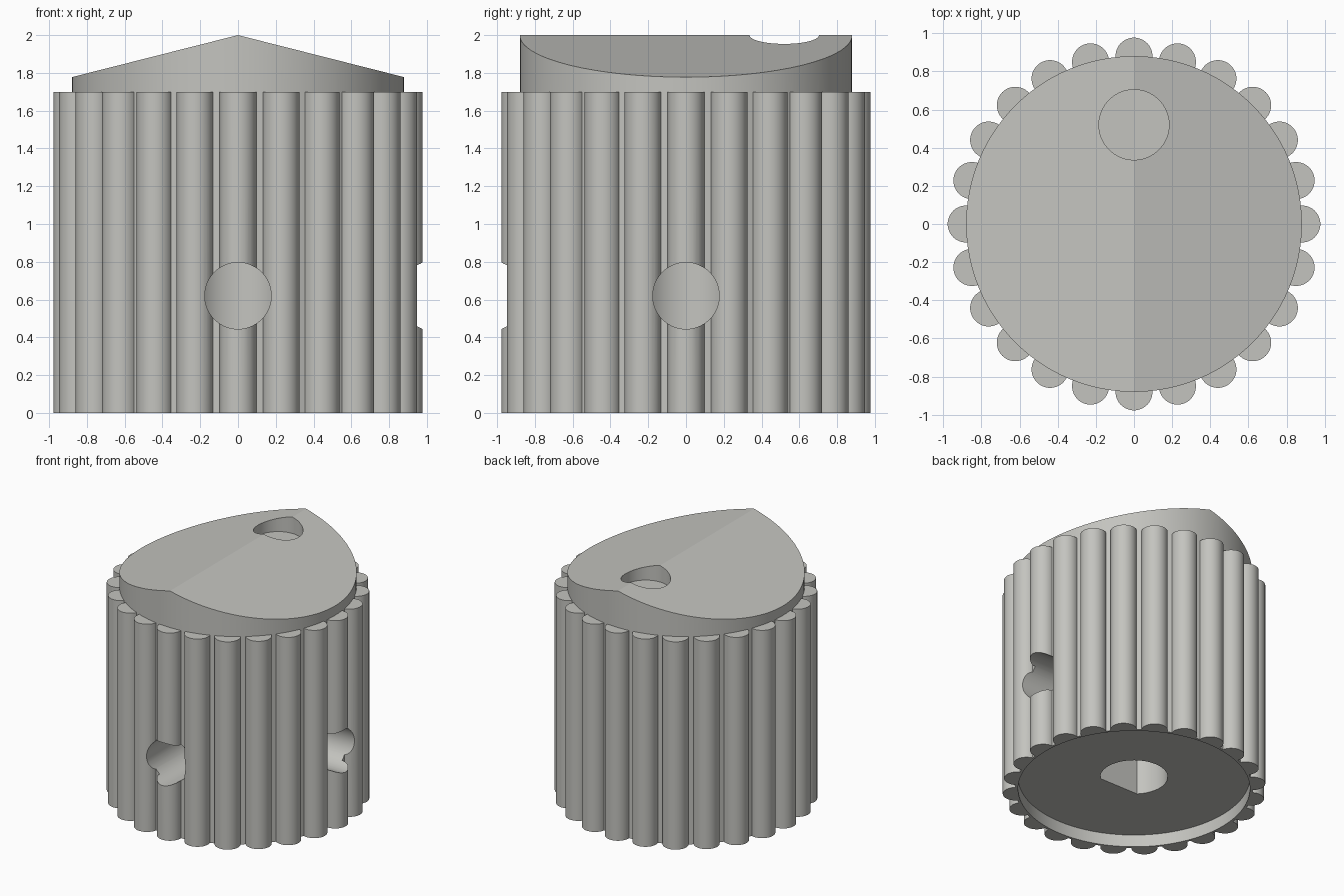
import bpy, bmesh
from math import sin, cos, asin, pi, radians

if "Cube" in bpy.data.objects:
    bpy.data.objects.remove(bpy.data.objects["Cube"])

CORE, RIB, COUNT = 0.88, 0.097, 24      # core radius, rib radius, rib count
RIB_TOP, PEAK, SLOPE = 1.70, 2.0, 0.253

grey = bpy.data.materials.new("light_grey")
grey.diffuse_color = (0.55, 0.55, 0.52, 1)
grey.use_nodes = True
grey.node_tree.nodes["Principled BSDF"].inputs["Base Color"].default_value = grey.diffuse_color


def make(name, bm):
    bmesh.ops.recalc_face_normals(bm, faces=bm.faces)
    me = bpy.data.meshes.new(name)
    bm.to_mesh(me)
    bm.free()
    me.materials.append(grey)
    ob = bpy.data.objects.new(name, me)
    bpy.context.collection.objects.link(ob)
    return ob


def prism(name, pts, z0, top):
    """Closed outline extruded from z0 up to top(x, y), split along x = 0 if it slopes."""
    bm = bmesh.new()
    low = [bm.verts.new((x, y, z0)) for x, y in pts]
    high = [bm.verts.new((x, y, top(x, y))) for x, y in pts]
    n = len(pts)
    for i in range(n):
        j = (i + 1) % n
        bm.faces.new((low[i], low[j], high[j], high[i]))
    bm.faces.new(low[::-1])
    if name == "ridged_cap":
        bm.faces.new(high[:n // 2 + 1])
        bm.faces.new(high[n // 2:] + high[:1])
    else:
        bm.faces.new(high)
    return make(name, bm)


def circle(r, n=64, cx=0.0, cy=0.0, start=0.0, sweep=2 * pi):
    closed = sweep == 2 * pi
    steps = n if closed else n - 1
    return [(cx + r * cos(start + sweep * i / steps),
             cy + r * sin(start + sweep * i / steps)) for i in range(n)]


def combine(ob, tool, mode):
    mod = ob.modifiers.new(mode.lower(), 'BOOLEAN')
    mod.object, mod.operation, mod.solver = tool, mode, 'EXACT'
    bpy.context.view_layer.objects.active = ob
    bpy.ops.object.modifier_apply(modifier=mod.name)
    bpy.data.objects.remove(tool)


# ribbed grip: one outline made of rib arcs sitting on the core circle
half = pi / 2 + asin(RIB / (2 * CORE))
outline = []
for k in range(COUNT):
    a = 2 * pi * k / COUNT
    outline += circle(RIB, 25, CORE * cos(a), CORE * sin(a), a - half, 2 * half)
knob = prism("ribbed_knob", outline, 0, lambda x, y: RIB_TOP)

# cap with a straight ridge from front to back
cap = prism("ridged_cap", circle(CORE, 128, start=pi / 2), 1.5,
            lambda x, y: PEAK - SLOPE * abs(x))
combine(knob, cap, 'UNION')

# round dimple marking the back of the ridge
combine(knob, prism("dimple", circle(0.184, 64, 0, 0.52), 1.865, lambda x, y: 2.2), 'DIFFERENCE')

# shallow recess underneath
combine(knob, prism("recess", circle(0.86, 128), -0.2, lambda x, y: 0.10), 'DIFFERENCE')

# D-shaped shaft bore with its flat towards the front
bore = circle(0.25, 49, start=radians(-45), sweep=radians(270))
combine(knob, prism("shaft_bore", bore, -0.1, lambda x, y: 1.2), 'DIFFERENCE')

# set screw holes in the front and right sides, running into the bore
for turn in (0, pi / 2):
    hole = prism("screw_hole", circle(0.176, 64), 0.1, lambda x, y: 1.2)
    hole.rotation_euler = (pi / 2, 0, turn)
    hole.location.z = 0.62
    bpy.context.view_layer.update()
    combine(knob, hole, 'DIFFERENCE')

# smooth round surfaces, crisp edges
bpy.ops.object.select_all(action='DESELECT')
knob.select_set(True)
bpy.context.view_layer.objects.active = knob
bpy.ops.object.shade_smooth_by_angle(angle=radians(13))
